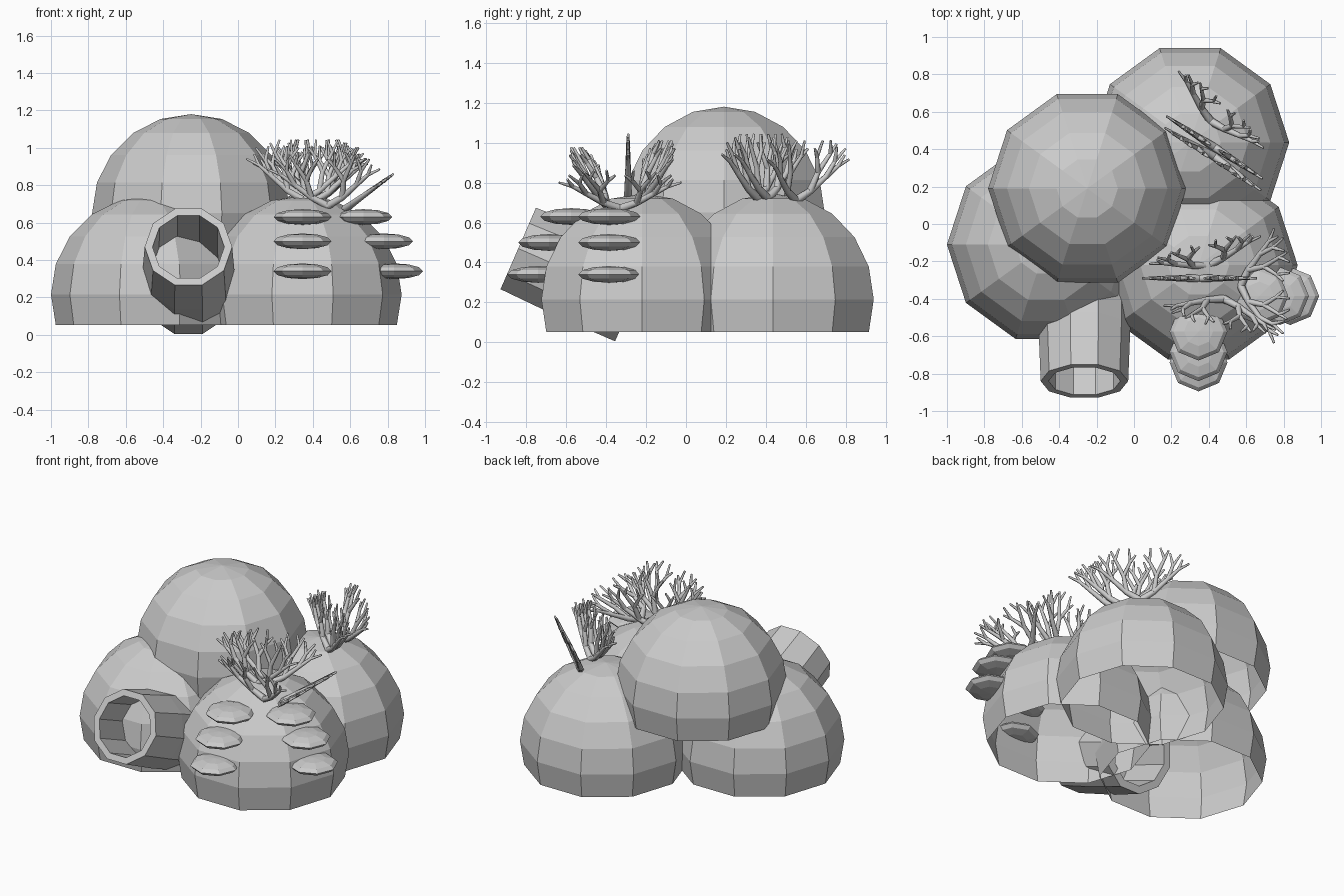
import bpy
from math import sin, cos, pi, radians, atan2
from mathutils import Vector, Matrix

if "Cube" in bpy.data.objects:
    bpy.data.objects.remove(bpy.data.objects["Cube"])


def lathe(name, profile, sides, matrix, phase=0.0, closed=False):
    """Turn a (radius, height) profile around z; zero radius makes a pole."""
    verts, rings, faces = [], [], []
    for r, z in profile:
        if r < 1e-5:
            rings.append([len(verts)] * sides)
            verts.append((0, 0, z))
        else:
            rings.append(list(range(len(verts), len(verts) + sides)))
            verts += [(r * cos(phase + 2 * pi * i / sides),
                       r * sin(phase + 2 * pi * i / sides), z) for i in range(sides)]
    pairs = list(zip(rings, rings[1:])) + ([(rings[-1], rings[0])] if closed else [])
    for a, b in pairs:
        for i in range(sides):
            j = (i + 1) % sides
            faces.append(tuple(dict.fromkeys((a[i], a[j], b[j], b[i]))))
    mesh = bpy.data.meshes.new(name)
    mesh.from_pydata([matrix @ Vector(v) for v in verts], [], faces)
    ob = bpy.data.objects.new(name, mesh)
    bpy.context.collection.objects.link(ob)
    return ob


# Boulders: ten-sided open spheres cut one ring below the equator
R = 0.53
dome = [(R * cos(radians(a)), R * sin(radians(a))) for a in range(-18, 90, 18)] + [(0, R)]
for name, pos in (("left_boulder", (-0.47, -0.11, 0.215)),
                  ("front_boulder", (0.345, -0.22, 0.215)),
                  ("back_boulder", (0.30, 0.436, 0.215)),
                  ("top_boulder", (-0.25, 0.19, 0.65))):
    lathe(name, dome, 10, Matrix.Translation(pos))

# Hollow tube sponge, tilted up towards the front
mouth = Vector((-0.265, -0.84, 0.47))
axis = Vector((0, -0.92, 0.40)).normalized()
side = Vector((1, 0, 0))
up = axis.cross(side)
frame = Matrix((side, up, axis)).transposed().to_4x4()
frame = Matrix.Translation(mouth) @ frame
lathe("tube_sponge", [(0.245, -0.63), (0.245, -0.3), (0.234, 0), (0.192, 0), (0.195, -0.63)],
      10, frame, closed=True)

# Shelf fungi: flattened eight-sided discs in two stacks
disc = [(0.155 * cos(radians(a)), 0.042 * sin(radians(a))) for a in range(-60, 90, 30)]
disc = [(0, -0.042)] + disc + [(0, 0.042)]
for i, (z, out) in enumerate(((0.63, 0), (0.50, 0.11), (0.34, 0.165))):
    lathe(f"front_shelf_{i}", disc, 8, Matrix.Translation((0.345, -0.575 - out, z)))
    lathe(f"right_shelf_{i}", disc, 8, Matrix.Translation((0.67 + out, -0.385, z)))

# Branching coral: one half of a flat fan, as (start radius, path)
BRANCHES = (
    (0.022, ((0, 0), (.10, .06), (.20, .15), (.28, .22), (.36, .26))),
    (0.015, ((.20, .15), (.24, .25), (.30, .33))),
    (0.012, ((.24, .25), (.22, .34))),
    (0.018, ((.10, .06), (.12, .18), (.18, .30), (.21, .36))),
    (0.014, ((.12, .18), (.07, .28), (.08, .38))),
    (0.011, ((.07, .28), (.03, .33))),
    (0.011, ((.18, .30), (.15, .38))),
    (0.011, ((.28, .22), (.31, .29))),
)


def coral_fan(name, base, turn, lean, scale=0.85):
    a, t = radians(turn), radians(lean)
    w = Vector((cos(a), sin(a), 0))
    u = Vector((sin(a) * sin(t), -cos(a) * sin(t), cos(t)))
    cu = bpy.data.curves.new(name, 'CURVE')
    cu.dimensions = '3D'
    cu.bevel_depth = 1.0
    cu.bevel_resolution = 1
    cu.use_fill_caps = True
    for s in (-1, 1):
        for rad, path in BRANCHES:
            sp = cu.splines.new('POLY')
            sp.points.add(len(path) - 1)
            for k, (x, y) in enumerate(path):
                p = Vector(base) + (w * x * s + u * y) * scale
                sp.points[k].co = (*p, 1)
                sp.points[k].radius = rad + (0.006 - rad) * k / (len(path) - 1)
    bpy.context.collection.objects.link(bpy.data.objects.new(name, cu))


for i, fan in enumerate((
        ((0.40, -0.22, 0.71), 14, -22),
        ((0.35, -0.29, 0.72), 0, 0),
        ((0.48, -0.40, 0.69), -12, 28),
        ((0.57, -0.33, 0.67), 90, 54),
        ((0.41, 0.55, 0.71), -42, -22),
        ((0.43, 0.41, 0.72), -33, 0),
        ((0.43, 0.36, 0.72), -33, 4))):
    coral_fan(f"coral_fan_{i}", *fan)
